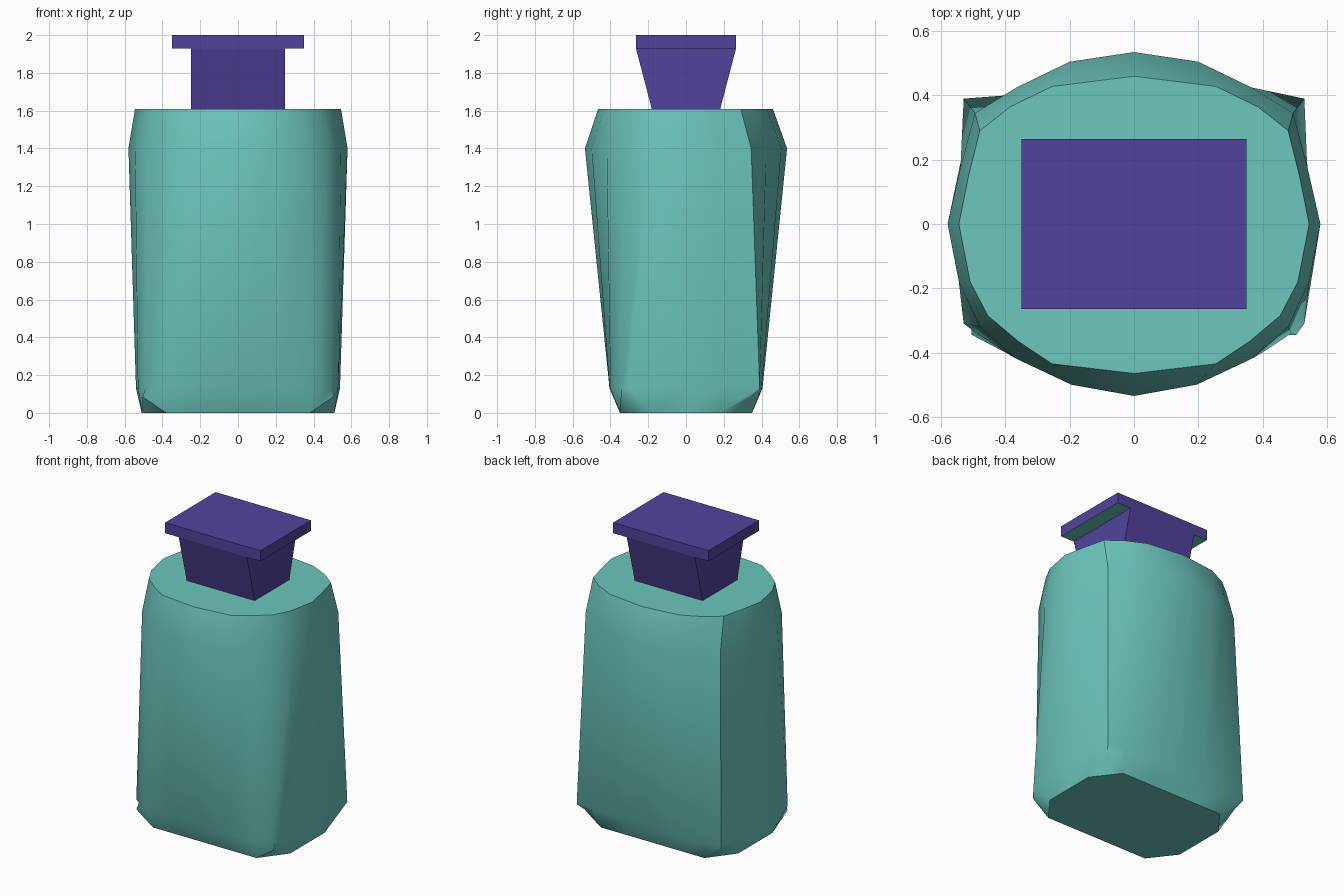
import bpy, bmesh, math

if "Cube" in bpy.data.objects:
    bpy.data.objects.remove(bpy.data.objects["Cube"])


def material(name, rgb):
    m = bpy.data.materials.new(name)
    m.diffuse_color = (*rgb, 1)
    m.use_nodes = True
    m.node_tree.nodes["Principled BSDF"].inputs["Base Color"].default_value = m.diffuse_color
    return m


teal = material("teal", (0.15, 0.57, 0.51))
purple = material("purple", (0.085, 0.055, 0.34))


def finish(bm, name, mats, smooth=None):
    bmesh.ops.recalc_face_normals(bm, faces=bm.faces[:])
    me = bpy.data.meshes.new(name)
    bm.to_mesh(me)
    bm.free()
    ob = bpy.data.objects.new(name, me)
    bpy.context.collection.objects.link(ob)
    for m in mats:
        me.materials.append(m)
    if smooth:
        bpy.ops.object.select_all(action='DESELECT')
        bpy.context.view_layer.objects.active = ob
        ob.select_set(True)
        bpy.ops.object.shade_smooth_by_angle(angle=math.radians(smooth))
    return ob


def loft(bm, rings):
    """Join rings of points with quads, return the vertex rings."""
    vs = [[bm.verts.new(p) for p in r] for r in rings]
    for a, b in zip(vs, vs[1:]):
        n = len(a)
        for i in range(n):
            j = (i + 1) % n
            bm.faces.new((a[i], a[j], b[j], b[i]))
    return vs


def full_ring(half, z):
    """Mirror a half outline (front centre to back centre) across x = 0."""
    return ([(x, y, z) for x, y in half]
            + [(-x, y, z) for x, y in reversed(half[1:-1])])


# bottle body: half outlines for foot, lower bulge, shoulder and top
foot = [(0, -.35), (.19, -.35), (.38, -.35), (.505, -.345), (.51, -.18), (.51, 0),
        (.51, .18), (.505, .345), (.38, .35), (.19, .35), (0, .35)]
bulge = [(0, -.405), (.2, -.405), (.4, -.4), (.49, -.34), (.53, -.31), (.54, 0),
         (.538, .2), (.53, .39), (.4, .4), (.2, .405), (0, .405)]
shoulder = [(0, -.535), (.195, -.5), (.365, -.42), (.48, -.32), (.545, -.18), (.58, 0),
            (.54, .175), (.495, .345), (.365, .425), (.2, .505), (0, .535)]
top = [(0, -.465), (.255, -.435), (.36, -.365), (.455, -.285), (.51, -.18), (.545, 0),
       (.515, .15), (.48, .29), (.385, .365), (.255, .428), (0, .46)]

bm = bmesh.new()
rings = loft(bm, [full_ring(foot, 0), full_ring(bulge, .13),
                  full_ring(shoulder, 1.4), full_ring(top, 1.61)])
bm.faces.new(rings[-1])
# lifted foot corners close with small triangles, the rest is a flat base
base = rings[0]
corners = (3, 7, 13, 17)
for i in corners:
    base[i].co.z = 0.085
    bm.faces.new((base[i - 1], base[i], base[(i + 1) % len(base)]))
bm.faces.new([v for i, v in enumerate(base) if i not in corners])
finish(bm, "bottle_body", [teal], 40)


def rect(hx, hy, z):
    return [(-hx, -hy, z), (hx, -hy, z), (hx, hy, z), (-hx, hy, z)]


# stopper neck flaring front to back
bm = bmesh.new()
r = loft(bm, [rect(.25, .18, 1.605), rect(.25, .265, 1.93)])
bm.faces.new(r[0])
bm.faces.new(r[1])
finish(bm, "stopper_neck", [purple])

# stopper plate, teal underneath
bm = bmesh.new()
r = loft(bm, [rect(.35, .265, 1.93), rect(.35, .265, 2.0)])
bm.faces.new(r[0]).material_index = 1
bm.faces.new(r[1])
finish(bm, "stopper_plate", [purple, teal])
